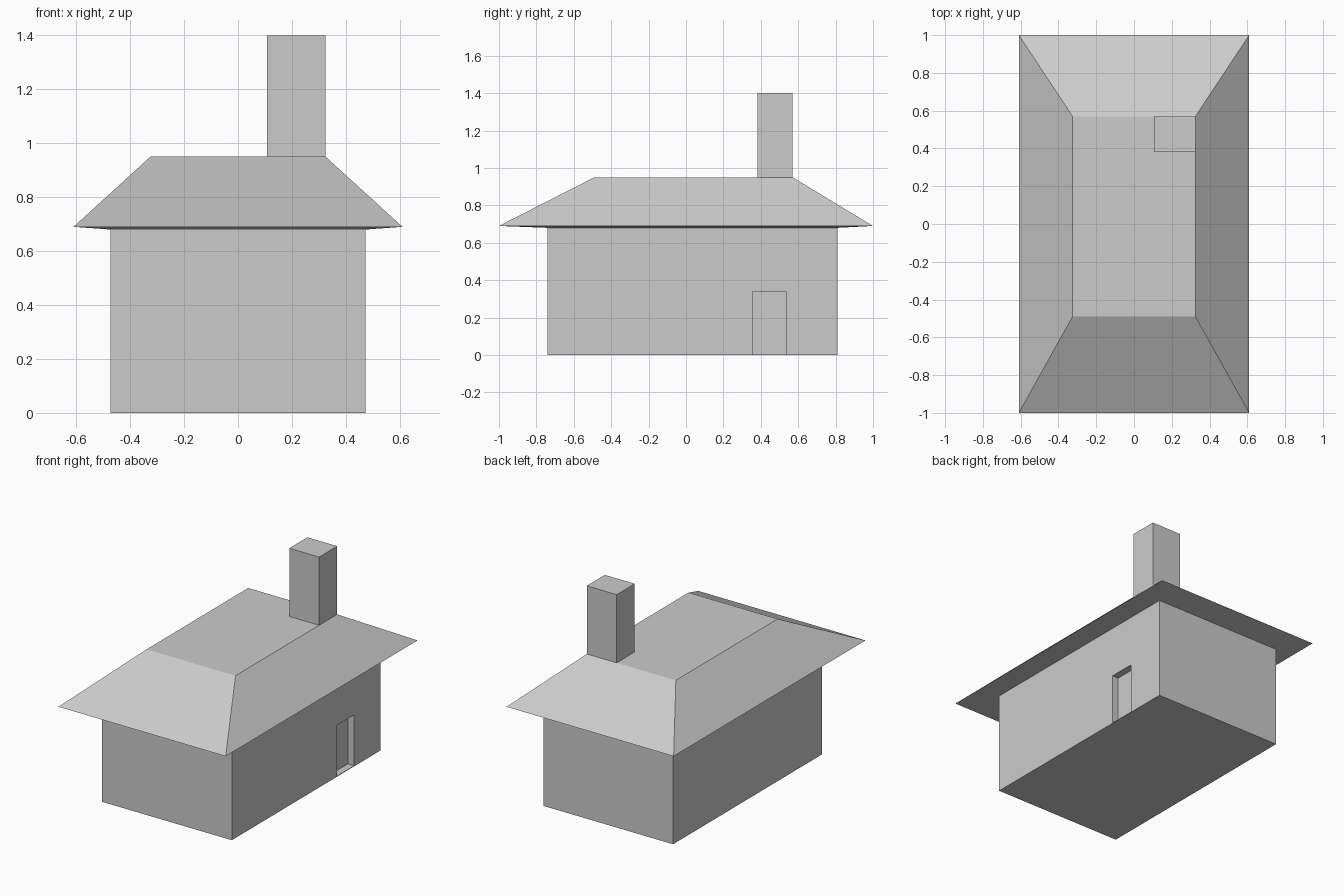
import bpy
import bmesh

if "Cube" in bpy.data.objects:
    bpy.data.objects.remove(bpy.data.objects["Cube"], do_unlink=True)

grey = bpy.data.materials.new("plain grey")
grey.use_nodes = True
grey.diffuse_color = (0.6, 0.6, 0.6, 1)
grey.node_tree.nodes["Principled BSDF"].inputs["Base Color"].default_value = (0.6, 0.6, 0.6, 1)


def loft(name, rings):
    """Closed solid through rectangles given as (x0, x1, y0, y1, z)."""
    bm = bmesh.new()
    loops = [[bm.verts.new(p) for p in
              ((x0, y0, z), (x1, y0, z), (x1, y1, z), (x0, y1, z))]
             for x0, x1, y0, y1, z in rings]
    bm.faces.new(loops[0][::-1])
    bm.faces.new(loops[-1])
    for low, high in zip(loops, loops[1:]):
        for i in range(4):
            j = (i + 1) % 4
            bm.faces.new((low[i], low[j], high[j], high[i]))
    bmesh.ops.recalc_face_normals(bm, faces=bm.faces)
    mesh = bpy.data.meshes.new(name)
    bm.to_mesh(mesh)
    bm.free()
    mesh.materials.append(grey)
    obj = bpy.data.objects.new(name, mesh)
    bpy.context.collection.objects.link(obj)
    return obj


WALL = (-0.473, 0.473, -0.74, 0.81)
WALL_TOP = 0.68

# House body
walls = loft("walls", [WALL + (0,), WALL + (WALL_TOP,)])

# Shallow doorway recess on the left wall, with a thin sill
DOOR = (0.427, 0.55, 0.355, 0.535)
cutter = loft("doorway_cutter", [DOOR + (0.004,), DOOR + (0.34,)])
cutter.hide_render = True
cutter.hide_viewport = True
cutter.display_type = 'WIRE'
cut = walls.modifiers.new("doorway", 'BOOLEAN')
cut.operation = 'DIFFERENCE'
cut.solver = 'EXACT'
cut.object = cutter

# Hipped roof with a flat top and sharp eaves
loft("roof", [WALL + (WALL_TOP,),
              (-0.61, 0.61, -1, 1, 0.69),
              (-0.325, 0.325, -0.49, 0.57, 0.95)])

# Chimney on the back corner of the flat top
STACK = (0.107, 0.325, 0.382, 0.57)
loft("chimney", [STACK + (0.95,), STACK + (1.4,)])
